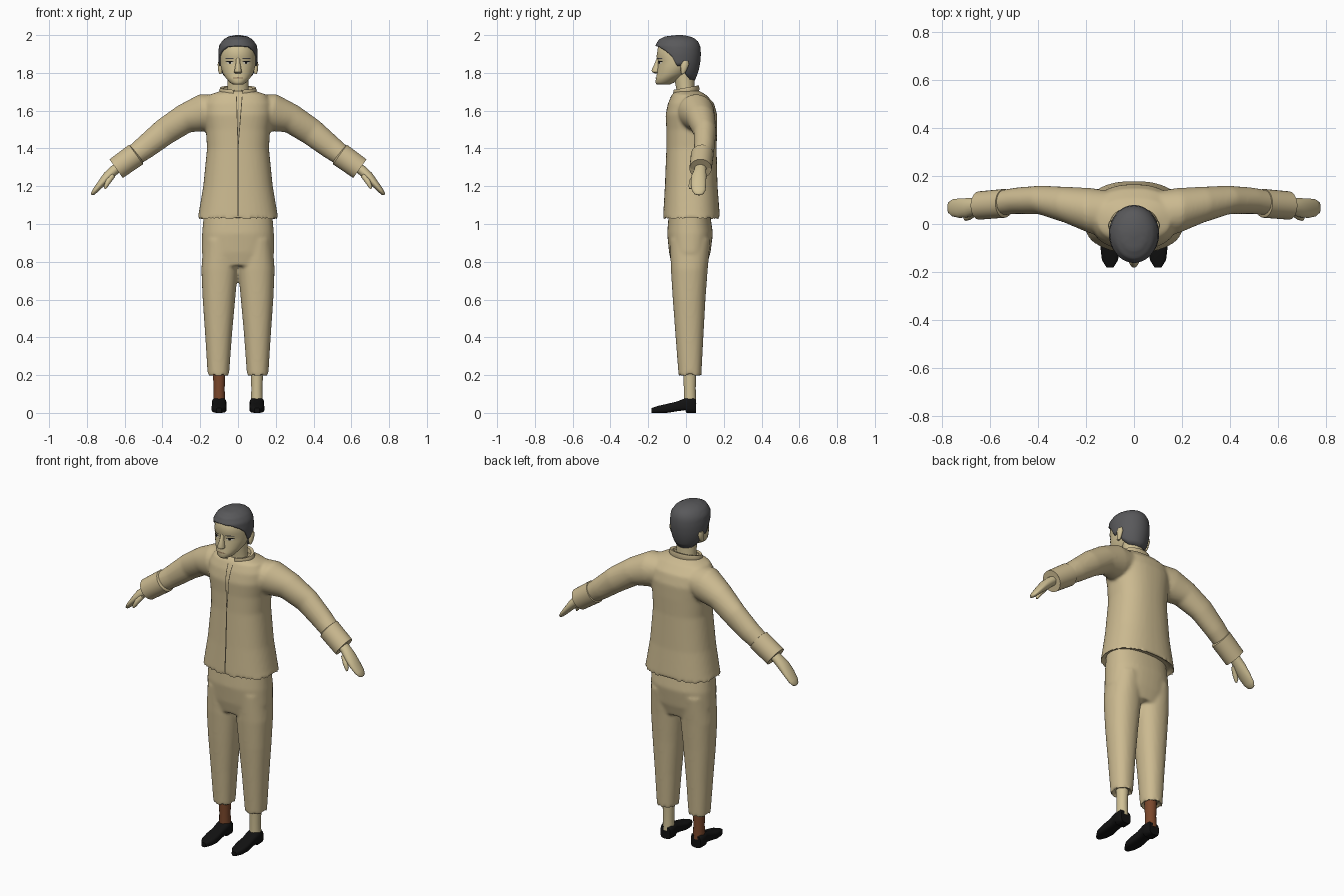
import bpy, bmesh, math
from mathutils import Vector
from mathutils.bvhtree import BVHTree

cube = bpy.data.objects.get("Cube")
if cube:
    bpy.data.objects.remove(cube, do_unlink=True)


def material(name, r, g, b):
    m = bpy.data.materials.new(name)
    m.use_nodes = True
    m.diffuse_color = (r, g, b, 1)
    m.node_tree.nodes["Principled BSDF"].inputs["Base Color"].default_value = (r, g, b, 1)
    return m


CLOTH = material("tan cloth", .60, .49, .28)
SKIN = material("tan skin", .63, .53, .30)
HAIR = material("grey hair", .10, .10, .105)
BLACK = material("black leather", .006, .006, .006)
WOOD = material("brown wood", .20, .065, .025)
SEAM = material("dark seam", .06, .05, .03)
WHITE = material("eye white", .6, .56, .45)
LIP = material("lip", .27, .18, .10)


def finish(name, bm, mat, voxel=0, angle=50):
    """Turn a bmesh into a shaded object, optionally fused into one skin."""
    bmesh.ops.recalc_face_normals(bm, faces=bm.faces[:])
    me = bpy.data.meshes.new(name)
    bm.to_mesh(me)
    bm.free()
    ob = bpy.data.objects.new(name, me)
    bpy.context.collection.objects.link(ob)
    if voxel:
        rm = ob.modifiers.new("fuse", 'REMESH')
        rm.mode, rm.voxel_size = 'VOXEL', voxel
        sm = ob.modifiers.new("soften", 'SMOOTH')
        sm.factor, sm.iterations = .5, 6
        dg = bpy.context.evaluated_depsgraph_get()
        ob.data = bpy.data.meshes.new_from_object(ob.evaluated_get(dg))
        ob.modifiers.clear()
    ob.data.materials.clear()
    ob.data.materials.append(mat)
    bpy.ops.object.select_all(action='DESELECT')
    ob.select_set(True)
    bpy.context.view_layer.objects.active = ob
    bpy.ops.object.shade_smooth_by_angle(angle=math.radians(angle))
    return ob


def sgn_pow(v, p):
    return math.copysign(abs(v) ** p, v)


def loft(bm, rings, n=28, p=1.0):
    """Skin a closed tube through rings of (centre, u axis, v axis)."""
    loops = []
    for c, u, v in rings:
        angs = [math.tau * (i + .5) / n for i in range(n)]
        loops.append([bm.verts.new(Vector(c) + Vector(u) * sgn_pow(math.cos(a), p)
                                   + Vector(v) * sgn_pow(math.sin(a), p)) for a in angs])
    for a, b in zip(loops, loops[1:]):
        for i in range(n):
            j = (i + 1) % n
            bm.faces.new((a[i], a[j], b[j], b[i]))
    bm.faces.new(loops[0])
    bm.faces.new(loops[-1])


def level(sections, x=0, tilt=0):
    """Horizontal rings from (z, half width, front y, back y)."""
    return [((x, (f + b) / 2, z), (w, 0, 0), (0, (b - f) / 2, tilt)) for z, w, f, b in sections]


def limb(path, s):
    """Rings square to a path of (x, y, z, thickness, depth), mirrored by s."""
    out = []
    for i, (x, y, z, t, d) in enumerate(path):
        a, b = path[max(i - 1, 0)], path[min(i + 1, len(path) - 1)]
        along = Vector((b[0] - a[0], 0, b[2] - a[2])).normalized()
        out.append(((s * x, y, z), (-along.z * t * s, 0, along.x * t), (0, d, 0)))
    return out


def part(name, rings, mat, n=28, p=1.0, angle=50):
    bm = bmesh.new()
    loft(bm, rings, n, p)
    return finish(name, bm, mat, angle=angle)


# Jacket: flared body and sleeves fused together
bm = bmesh.new()
loft(bm, level([(1.05, .192, -.1, .15), (1.02, .217, -.122, .18), (1.06, .208, -.12, .178),
                (1.2, .184, -.112, .167), (1.4, .164, -.104, .162), (1.5, .17, -.104, .165),
                (1.58, .185, -.108, .165), (1.64, .18, -.095, .148), (1.685, .15, -.075, .105),
                (1.705, .09, -.055, .07)]), 40, .85)
for s in (1, -1):
    loft(bm, limb([(.09, .045, 1.605, .08, .09), (.18, .055, 1.59, .1, .095),
                   (.285, .08, 1.556, .078, .075), (.39, .1, 1.487, .072, .06),
                   (.49, .097, 1.407, .063, .055), (.6, .082, 1.325, .05, .05)], s))
jacket = finish("jacket", bm, CLOTH, .009, 60)

# Trousers: hips and two tapered legs fused together
bm = bmesh.new()
loft(bm, level([(1.07, .18, -.09, .125), (.95, .19, -.1, .143), (.85, .192, -.09, .13),
                (.78, .17, -.075, .11)]), 40, .85)
for s in (1, -1):
    loft(bm, level([(.92, .085, -.085, .13), (.76, .097, -.08, .115)], s * .097)
         + level([(.6, .086, -.07, .103)], s * .101) + level([(.4, .07, -.055, .092)], s * .103)
         + level([(.19, .056, -.039, .081), (.215, .04, -.02, .06)], s * .104), 32, .9)
finish("trousers", bm, CLOTH, .009, 60)

# Band collar, open at the front
bm = bmesh.new()
loft(bm, level([(1.68, .09, -.06, .066), (1.705, .1, -.07, .072), (1.722, .094, -.067, .068),
                (1.718, .078, -.056, .055), (1.69, .07, -.05, .05)], tilt=.012), 40)
bmesh.ops.delete(bm, geom=[f for f in bm.faces if len(f.verts) > 4 or
                           (abs(f.calc_center_median().x) < .022 and f.calc_center_median().y < 0)],
                 context='FACES')
finish("collar", bm, CLOTH)

# Cuffs, hands, ankles and shoes
for s, side in ((1, "left"), (-1, "right")):
    part(side + "_cuff", limb([(.535, .086, 1.372, .05, .05), (.54, .086, 1.368, .064, .06),
                               (.645, .077, 1.293, .061, .059)], s)
         + limb([(.641, .077, 1.296, .05, .048), (.6, .08, 1.325, .045, .044)], s), CLOTH)
    part(side + "_hand", limb([(.6, .08, 1.325, .025, .03), (.655, .075, 1.285, .027, .032),
                               (.69, .068, 1.252, .027, .04), (.725, .066, 1.213, .02, .041),
                               (.755, .067, 1.178, .015, .036), (.77, .068, 1.16, .01, .024),
                               (.774, .068, 1.154, .004, .01)], s), SKIN, 20)
    part(side + "_thumb", limb([(.66, .05, 1.26, .014, .016), (.685, .032, 1.228, .015, .015),
                                (.7, .025, 1.2, .011, .012), (.704, .022, 1.186, .004, .005)], s), SKIN, 12)
    part(side + "_ankle", level([(.05, .032, -.012, .055), (.13, .03, -.012, .052),
                                 (.23, .034, -.016, .056)], s * .1), SKIN if s > 0 else WOOD, 16)
    shoe = [(.052, 0, .07, .032), (.04, 0, .08, .038), (.002, 0, .08, .039), (-.004, .014, .078, .038),
            (-.05, .008, .06, .036), (-.1, 0, .048, .04), (-.15, 0, .037, .034), (-.182, 0, .026, .014)]
    part(side + "_shoe", [((s * .1, y, (lo + hi) / 2), (w, 0, 0), (0, 0, (hi - lo) / 2))
                          for y, lo, hi, w in shoe], BLACK, 16, .55, 40)

# Head, neck, nose and ears
part("neck", level([(1.66, .065, -.05, .05), (1.72, .056, -.052, .045), (1.8, .058, -.07, .045)]), SKIN)
skull = [(1.738, .026, -.155, -.085), (1.75, .045, -.163, -.06), (1.775, .066, -.158, -.025),
         (1.8, .082, -.154, .02), (1.84, .093, -.15, .045), (1.865, .095, -.147, .055),
         (1.885, .095, -.157, .06), (1.94, .092, -.148, .06), (1.975, .072, -.12, .04), (1.985, .04, -.08, .01)]
head = part("head", level(skull), SKIN, 36, angle=70)
part("nose", level([(1.878, .011, -.155, -.13), (1.85, .012, -.166, -.13), (1.815, .019, -.182, -.13),
                    (1.804, .021, -.18, -.13), (1.797, .014, -.165, -.13)]), SKIN, 14)
for s, side in ((1, "left"), (-1, "right")):
    part(side + "_ear", level([(1.795, .006, -.025, -.01), (1.81, .011, -.028, .002),
                               (1.845, .014, -.028, .016), (1.862, .01, -.02, .012)], s * .094), SKIN, 14)


def mix(table, x):
    """Linear lookup in rows sorted by their first value."""
    for a, b in zip(table, table[1:]):
        if x <= b[0]:
            t = max(0, (x - a[0]) / (b[0] - a[0]))
            return [p + (q - p) * t for p, q in zip(a[1:], b[1:])]
    return table[-1][1:]


# Hair: a cap whose lower edge follows the hairline around the head
shell = [(1.755, .062, -.1, .045), (1.8, .09, -.13, .064), (1.85, .102, -.15, .075), (1.9, .105, -.161, .079),
         (1.945, .1, -.162, .075), (1.975, .08, -.145, .058), (1.993, .05, -.11, .025), (2.0, .012, -.05, -.02)]
hairline = [(0, 1.945), (35, 1.937), (58, 1.915), (74, 1.885), (84, 1.835), (98, 1.84),
            (112, 1.785), (130, 1.765), (180, 1.76)]
bm = bmesh.new()
N, ROWS = 72, 14
grid = []
for i in range(N):
    a = math.tau * i / N
    low = mix(hairline, min(math.degrees(a), 360 - math.degrees(a)))[0]
    col = []
    for k in range(ROWS + 1):
        z = low + (2.0 - low) * (1 - (1 - k / ROWS) ** 1.6)
        w, f, b = mix(shell, z)
        col.append(bm.verts.new((w * math.sin(a), (f + b) / 2 - (b - f) / 2 * math.cos(a), z)))
    grid.append(col)
for i in range(N):
    a, b = grid[i], grid[(i + 1) % N]
    for k in range(ROWS):
        bm.faces.new((a[k], b[k], b[k + 1], a[k + 1]))
bm.faces.new([c[-1] for c in grid])
hair = finish("hair", bm, HAIR, angle=70)
rim = hair.modifiers.new("thickness", 'SOLIDIFY')
rim.thickness, rim.offset = .012, -1


def patch(name, shape, nu, nv, target, mat, lift=.003):
    """Thin plate laid on the front of a target; shape maps (u, v) to (x, z)."""
    tree = BVHTree.FromObject(target, bpy.context.evaluated_depsgraph_get())
    bm = bmesh.new()
    rows = []
    for i in range(nu + 1):
        row = []
        for j in range(nv + 1):
            x, z = shape(i / nu, j / nv)
            hit = tree.ray_cast(Vector((x, -1, z)), Vector((0, 1, 0)))[0]
            row.append(bm.verts.new((x, (hit.y if hit else -.06) - lift, z)))
        rows.append(row)
    for a, b in zip(rows, rows[1:]):
        for j in range(nv):
            bm.faces.new((a[j], b[j], b[j + 1], a[j + 1]))
    for f in bm.faces:
        f.normal_update()
    ob = finish(name, bm, mat)
    if sum(p.normal.y for p in ob.data.polygons) > 0:
        ob.data.flip_normals()


def lens(cx, cz, w, h):
    return lambda u, v: (cx + w * (2 * u - 1), cz + h * (2 * v - 1) * math.sqrt(max(.01, 1 - (2 * u - 1) ** 2)))


def line(x0, z0, x1, z1, w):
    return lambda u, v: (x0 + (x1 - x0) * u + w * (v - .5), z0 + (z1 - z0) * u)


# Front closure: a single seam parting into a narrow neckline
patch("front_seam", line(0, 1.03, 0, 1.4, .007), 30, 1, jacket, SEAM)
patch("left_neckline", line(0, 1.4, .022, 1.675, .004), 24, 1, jacket, SEAM)
patch("right_neckline", line(0, 1.4, -.008, 1.675, .004), 24, 1, jacket, SEAM)

# Face details
for s, side in ((1, "left"), (-1, "right")):
    patch(side + "_eye", lens(s * .043, 1.853, .018, .006), 10, 2, head, WHITE, .002)
    patch(side + "_iris", lens(s * .043, 1.854, .007, .006), 6, 2, head, BLACK, .004)
    patch(side + "_lid", lens(s * .045, 1.861, .022, .003), 10, 2, head, BLACK, .004)
    patch(side + "_brow", lens(s * .045, 1.876, .024, .003), 10, 2, head, HAIR)
patch("mouth", lens(0, 1.773, .028, .004), 10, 2, head, LIP)
